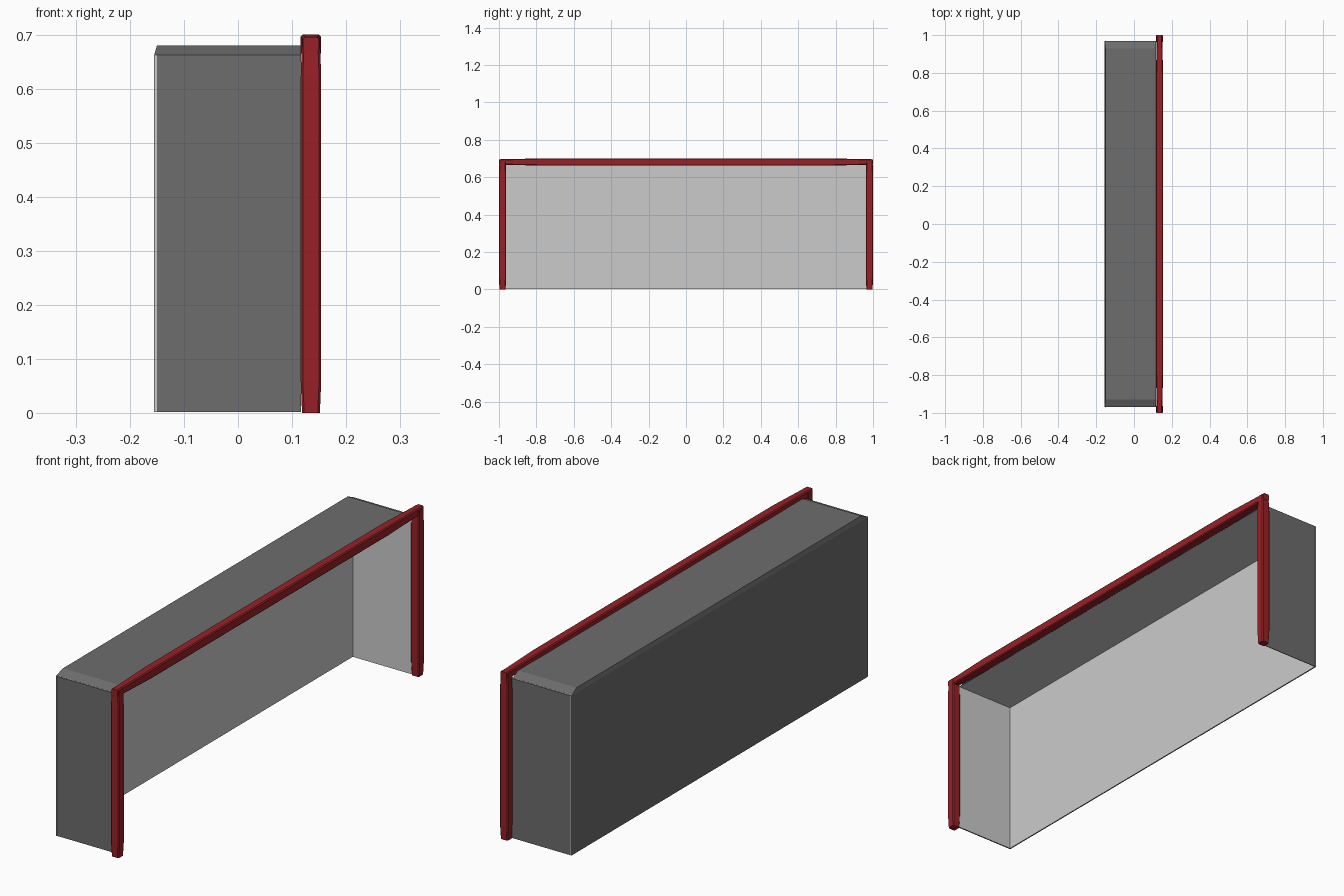
import bpy, bmesh

if "Cube" in bpy.data.objects:
    bpy.data.objects.remove(bpy.data.objects["Cube"])


def paint(name, rgb):
    mat = bpy.data.materials.new(name)
    mat.diffuse_color = (*rgb, 1)
    mat.use_nodes = True
    mat.node_tree.nodes["Principled BSDF"].inputs["Base Color"].default_value = mat.diffuse_color
    return mat


red = paint("red_paint", (0.31, 0.015, 0.020))
dark = paint("dark_grey", (0.153, 0.153, 0.153))


def loft(name, rings, closed, mat=None, inward=False):
    """Skin between matching rings of points; closed rings also get end caps."""
    bm = bmesh.new()
    vs = [[bm.verts.new(p) for p in r] for r in rings]
    n = len(vs[0])
    for a, b in zip(vs, vs[1:]):
        for i in range(n if closed else n - 1):
            j = (i + 1) % n
            bm.faces.new((a[i], a[j], b[j], b[i]))
    bm.faces.new(vs[-1])
    if closed:
        bm.faces.new(vs[0][::-1])
    bmesh.ops.recalc_face_normals(bm, faces=bm.faces)
    if inward:
        bmesh.ops.reverse_faces(bm, faces=bm.faces)
    me = bpy.data.meshes.new(name)
    bm.to_mesh(me)
    bm.free()
    ob = bpy.data.objects.new(name, me)
    bpy.context.collection.objects.link(ob)
    if mat:
        me.materials.append(mat)
    return ob


def section(h, c):
    """Square of half width h with chamfered corners."""
    k = h - c
    return [(h, -k), (h, k), (k, h), (-k, h), (-h, k), (-h, -k), (-k, -h), (k, -h)]


X = 0.135  # frame plane

# Posts, slimmer towards both ends
stations = [(0, 0.0165), (0.06, 0.0190), (0.62, 0.0190), (0.692, 0.0165)]
for side, name in ((-1, "left_post"), (1, "right_post")):
    rings = [[(X + u, side * 0.981 + v, z) for u, v in section(h, 0.004)]
             for z, h in stations]
    loft(name, rings, True, red)

# Crossbar, slimmer towards both ends
stations = [(-1, 0.0145), (-0.78, 0.0190), (0.78, 0.0190), (1, 0.0145)]
rings = [[(X + u, y, 0.681 + v) for u, v in section(h, 0.004)] for y, h in stations]
loft("crossbar", rings, True, red)


def plan(z, back, side):
    """U-shaped outline of the net seen from above, open towards the frame."""
    return [(0.117, -side, z), (back, -side, z), (back, side, z), (0.117, side, z)]


# Net: pale lining inside a dark cover with a sloping roof edge
loft("net_lining", [plan(0.003, -0.151, 0.966),
                    plan(0.664, -0.151, 0.966)], False, inward=True)
loft("net_cover", [plan(0.003, -0.151, 0.966),
                   plan(0.002, -0.155, 0.970),
                   plan(0.662, -0.155, 0.970),
                   plan(0.680, -0.150, 0.930)], False, dark)

# Pale trim strips down the rear corners
for side, name in ((-1, "left_corner_trim"), (1, "right_corner_trim")):
    y = side * 0.9708
    pts = [(-0.1545, y), (-0.150, y), (-0.150, y - side * 0.001), (-0.1545, y - side * 0.001)]
    loft(name, [[(px, py, z) for px, py in pts] for z in (0.002, 0.662)], True)
